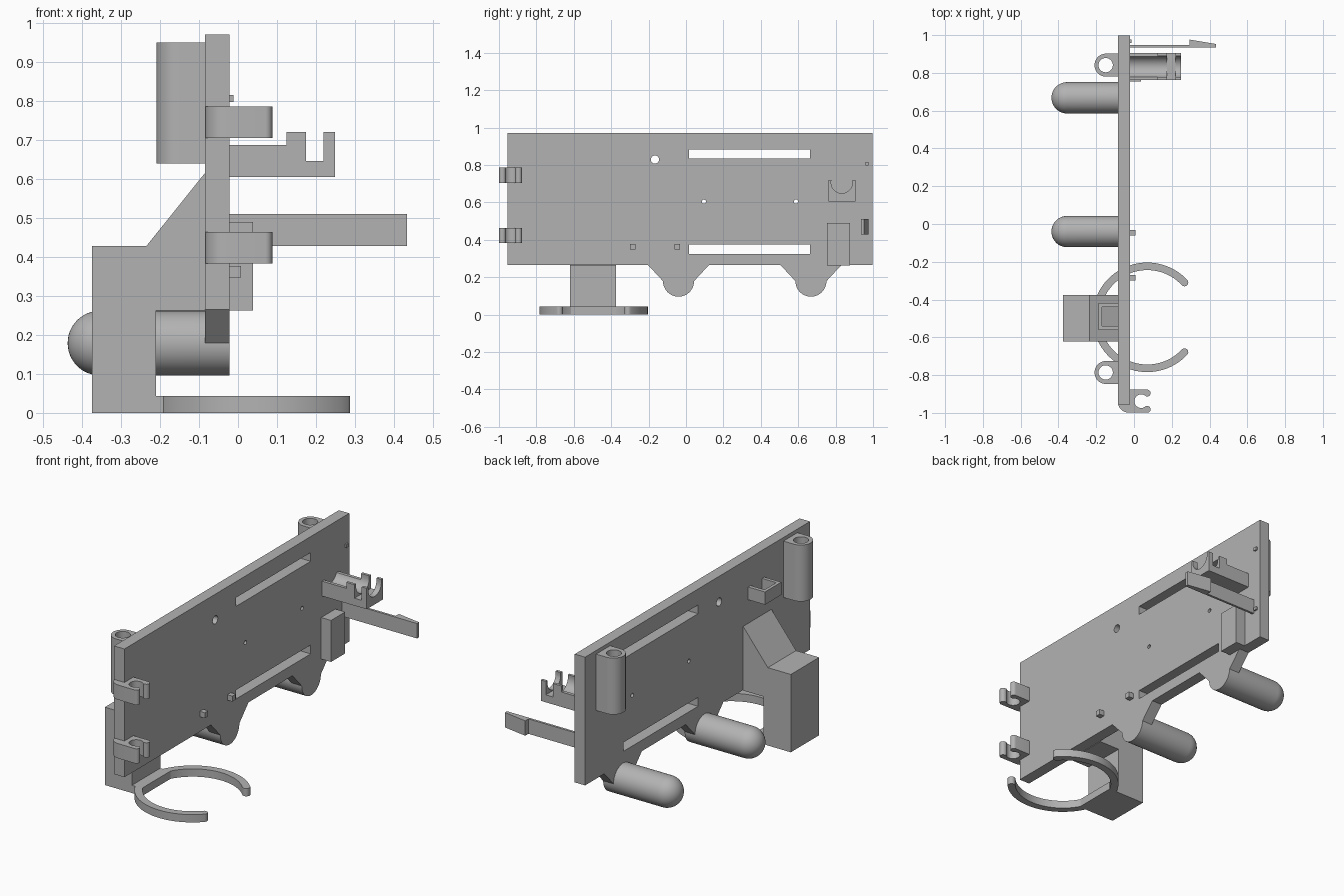
import bpy, bmesh
from math import sin, cos, pi, radians
from mathutils import Vector

if "Cube" in bpy.data.objects:
    bpy.data.objects.remove(bpy.data.objects["Cube"], do_unlink=True)

grey = bpy.data.materials.new("plain_grey")
grey.use_nodes = True
tone = (0.45, 0.45, 0.45, 1)
grey.diffuse_color = tone
grey.node_tree.nodes["Principled BSDF"].inputs["Base Color"].default_value = tone

PLACE = {"x": lambda u, v, w: (w, u, v),   # profile in (y, z)
         "y": lambda u, v, w: (u, w, v),   # profile in (x, z)
         "z": lambda u, v, w: (u, v, w)}   # profile in (x, y)


def finish(bm, name):
    bmesh.ops.recalc_face_normals(bm, faces=bm.faces)
    mesh = bpy.data.meshes.new(name)
    bm.to_mesh(mesh)
    bm.free()
    mesh.materials.append(grey)
    ob = bpy.data.objects.new(name, mesh)
    bpy.context.collection.objects.link(ob)
    return ob


def prism(name, axis, profile, lo, hi):
    bm = bmesh.new()
    face = bm.faces.new([bm.verts.new(PLACE[axis](u, v, lo)) for u, v in profile])
    new = bmesh.ops.extrude_face_region(bm, geom=[face])["geom"]
    shift = Vector(PLACE[axis](0, 0, hi - lo))
    bmesh.ops.translate(bm, vec=shift, verts=[g for g in new if isinstance(g, bmesh.types.BMVert)])
    return finish(bm, name)


def arc(cu, cv, r, a, b, n=24):
    angles = [radians(a + (b - a) * i / n) for i in range(n + 1)]
    return [(cu + r * cos(t), cv + r * sin(t)) for t in angles]


def rect(u0, u1, v0, v1):
    return [(u0, v0), (u1, v0), (u1, v1), (u0, v1)]


def circle(cu, cv, r, n=32):
    return arc(cu, cv, r, 0, 360, n)[:-1]


def cut(ob, cutters):
    for c in cutters:
        c.hide_render = True
        m = ob.modifiers.new("cut", "BOOLEAN")
        m.operation, m.solver, m.object = "DIFFERENCE", "EXACT", c
    bpy.context.view_layer.update()
    graph = bpy.context.evaluated_depsgraph_get()
    mesh = bpy.data.meshes.new_from_object(ob.evaluated_get(graph))
    ob.modifiers.clear()
    ob.data = mesh
    for c in cutters:
        bpy.data.objects.remove(c, do_unlink=True)


def smooth(ob):
    bpy.ops.object.select_all(action="DESELECT")
    ob.select_set(True)
    bpy.context.view_layer.objects.active = ob
    bpy.ops.object.shade_smooth_by_angle(angle=radians(30))


BACK, FACE = -0.085, -0.022      # the two sides of the plate
BASE, TOP = 0.265, 0.97
ROD_Z, ROD_R = 0.179, 0.083
ROD_Y = (-0.04, 0.668)

# Main plate with two rounded lower tabs, slots and holes
outline = [(-0.955, TOP), (-0.955, BASE)]
for y in ROD_Y:
    outline += [(y - 0.163, BASE)] + arc(y, ROD_Z, ROD_R, 180, 360) + [(y + 0.163, BASE)]
outline += [(0.998, BASE), (0.998, TOP)]
plate = prism("main_plate", "x", outline, BACK, FACE)
holes = [rect(0.016, 0.663, 0.834, 0.882), rect(0.016, 0.663, 0.325, 0.374),
         circle(-0.166, 0.829, 0.022), circle(0.096, 0.604, 0.011), circle(0.588, 0.604, 0.011)]
cut(plate, [prism("hole_cutter", "x", h, -0.2, 0.1) for h in holes])
smooth(plate)

# Round-ended rods
for i, y in enumerate(ROD_Y):
    tip = -0.437
    side = arc(tip + ROD_R, 0, ROD_R, 180, 90, 12) + [(FACE - 0.001, ROD_R), (FACE - 0.001, 0)]
    bm = bmesh.new()
    verts = [bm.verts.new((x, y, ROD_Z + r)) for x, r in side]
    edges = [bm.edges.new(p) for p in zip(verts, verts[1:])]
    bmesh.ops.spin(bm, geom=verts + edges, cent=(0, y, ROD_Z), axis=(1, 0, 0),
                   angle=2 * pi, steps=48)
    bmesh.ops.remove_doubles(bm, verts=bm.verts, dist=0.0005)
    smooth(finish(bm, f"rod_{i + 1}"))

# Vertical tubes on the back of the plate
for i, y in enumerate((-0.786, 0.841)):
    tube = prism(f"tube_{i + 1}", "z",
                 [(BACK, y + 0.061)] + arc(-0.148, y, 0.061, 90, 270) + [(BACK, y - 0.061)],
                 0.64, 0.95)
    cut(tube, [prism("bore_cutter", "z", circle(-0.15, y, 0.038), 0.5, 1.1)])
    smooth(tube)

# Housing and the open ring at its foot
prism("housing", "y", [(-0.375, 0), (-0.21, 0), (-0.21, 0.262), (BACK, 0.262),
                       (BACK, 0.615), (-0.235, 0.428), (-0.375, 0.428)], -0.621, -0.375)
cx, cy, gap = 0.07, -0.494, 43
ring = arc(cx, cy, 0.29, gap, 360 - gap, 64)
for a, turn in ((360 - gap, 1), (gap, -1)):
    ex, ey = cx + 0.27 * cos(radians(a)), cy + 0.27 * sin(radians(a))
    if turn == 1:
        ring += arc(ex, ey, 0.02, a, a + 180, 10)[1:-1]
        ring += arc(cx, cy, 0.25, 360 - gap, gap, 64)
    else:
        ring += arc(ex, ey, 0.02, a - 180, a, 10)[1:-1]
smooth(prism("cup_ring", "z", ring, 0, 0.043))
prism("ring_bridge", "z", rect(-0.212, -0.149, -0.621, -0.375), 0, 0.043)

# Small loop bracket above the housing
prism("loop_bracket", "z", [(BACK, -0.56), (-0.188, -0.56), (-0.188, -0.418), (BACK, -0.418),
                            (BACK, -0.439), (-0.17, -0.439), (-0.17, -0.541), (BACK, -0.541)],
      0.745, 0.815)

# Spring clips at the plate end
clip = [(FACE, -0.877), (BACK, -0.877)] + arc(-0.03, -0.943, 0.055, 180, 270, 10)
clip += arc(0.07, -0.981, 0.018, -90, 90, 10)
clip += arc(0.038, -0.938, 0.036, -45, -315, 28)
clip += arc(0.07, -0.895, 0.018, -90, 90, 10)
for i, z in enumerate((0.383, 0.705)):
    smooth(prism(f"clip_{i + 1}", "z", clip, z, z + 0.081))

# Cradle with a round trough and notched walls
y0, y1, mid = 0.762, 0.905, 0.833
trough = [(y0, 0.605), (y1, 0.605), (y1, 0.72), (y1 - 0.015, 0.72)]
trough += arc(mid, 0.706, 0.057, 0, -180) + [(y0 + 0.015, 0.72)] + [(y0, 0.72)]
cradle = prism("cradle", "x", trough, FACE, 0.249)
cut(cradle, [prism("notch_cutter", "y", rect(a, b, z, 0.8), 0.7, 1.0)
             for a, b, z in ((-0.1, 0.125, 0.687), (0.175, 0.219, 0.646))])
smooth(cradle)

# Latch arm with hooked end
prism("latch_arm", "z", [(FACE, 0.935), (0.434, 0.935), (0.434, 0.953), (0.295, 0.976),
                         (0.295, 0.948), (FACE, 0.948)], 0.428, 0.51)

# Block and locating pegs on the face of the plate
prism("face_block", "x", rect(0.754, 0.877, 0.262, 0.49), FACE, 0.038)
for i, (y, z, half, out) in enumerate(((-0.285, 0.362, 0.015, 0.008), (-0.046, 0.362, 0.015, 0.008),
                                       (0.968, 0.806, 0.009, -0.012), (0.968, 0.445, 0.009, -0.012))):
    prism(f"peg_{i + 1}", "x", rect(y - half, y + half, z - half, z + half), FACE, out)
